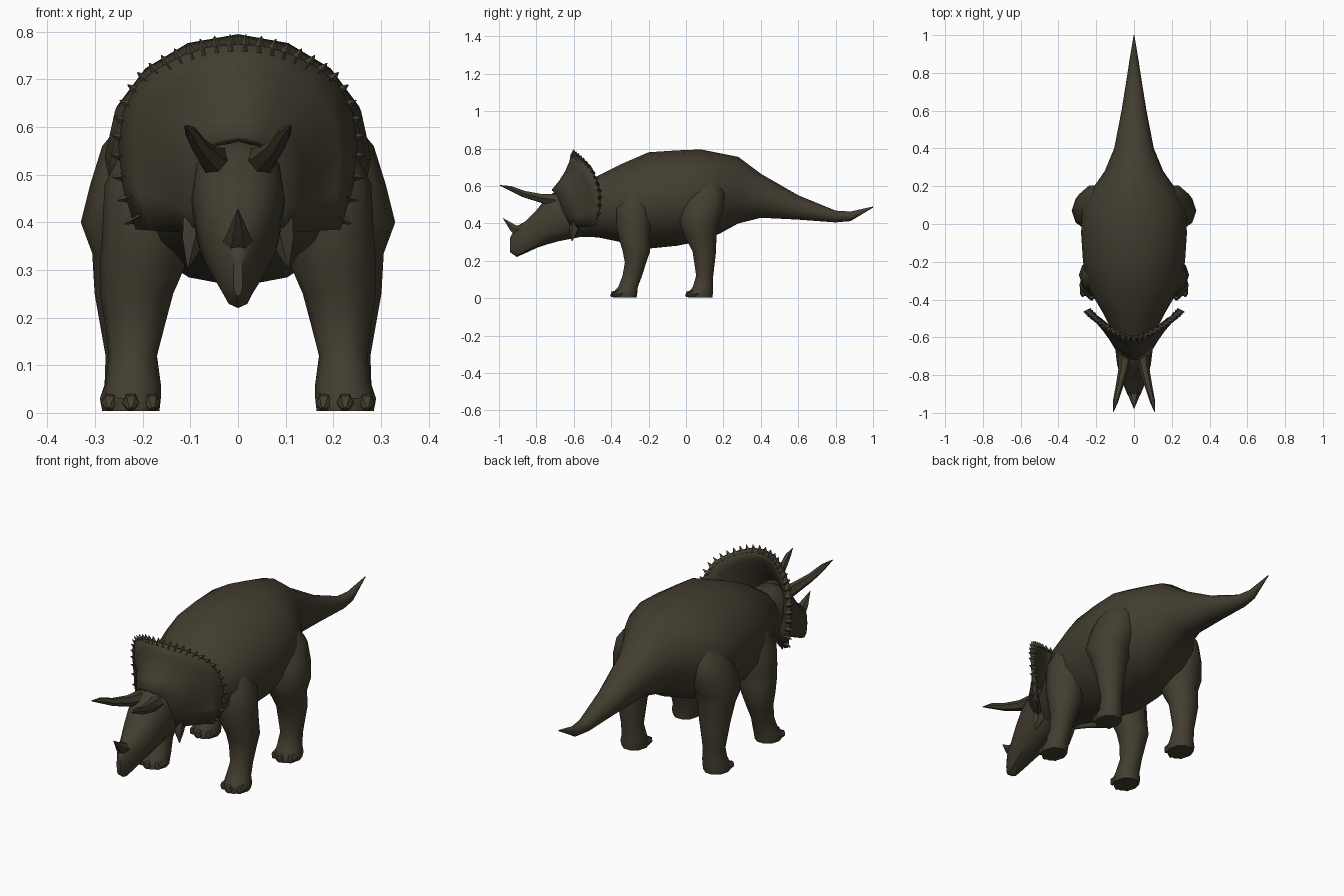
import bpy, bmesh, math
from mathutils import Vector

hide = bpy.data.materials.new("dark_olive_hide")
hide.diffuse_color = (0.056, 0.047, 0.029, 1)


def finish(name, bm, mirror=False, angle=40):
    """Turn a bmesh into a shaded object, optionally mirrored across x = 0."""
    bmesh.ops.recalc_face_normals(bm, faces=bm.faces[:])
    me = bpy.data.meshes.new(name)
    bm.to_mesh(me)
    bm.free()
    me.materials.append(hide)
    ob = bpy.data.objects.new(name, me)
    bpy.context.collection.objects.link(ob)
    if mirror:
        ob.modifiers.new("mirror", 'MIRROR').use_mirror_merge = False
    bpy.ops.object.select_all(action='DESELECT')
    ob.select_set(True)
    bpy.context.view_layer.objects.active = ob
    bpy.ops.object.shade_smooth_by_angle(angle=math.radians(angle))
    return ob


def skin(bm, rings):
    """Bridge equal rings of points and cap both ends."""
    rows = [[bm.verts.new(p) for p in r] for r in rings]
    n = len(rows[0])
    for a, b in zip(rows, rows[1:]):
        for i in range(n):
            j = (i + 1) % n
            bm.faces.new((a[i], a[j], b[j], b[i]))
    bm.faces.new(rows[0])
    bm.faces.new(rows[-1])


def oval(n, power=1.0):
    """Unit oval; power below 1 makes it boxier."""
    pts = []
    for i in range(n):
        c, s = math.cos(math.tau * i / n), math.sin(math.tau * i / n)
        pts.append((math.copysign(abs(c) ** power, c), math.copysign(abs(s) ** power, s)))
    return pts


def loft_y(name, stations, n, power=1.0):
    """Stations: y, bottom z, top z, half width."""
    bm = bmesh.new()
    skin(bm, [[(w * u, y, (lo + hi) / 2 + (hi - lo) / 2 * v) for u, v in oval(n, power)]
              for y, lo, hi, w in stations])
    return finish(name, bm)


def spike(bm, path, radii, n):
    """Tapered tube along a path of points."""
    path = [Vector(p) for p in path]
    rings = []
    for i, p in enumerate(path):
        d = path[min(i + 1, len(path) - 1)] - path[max(i - 1, 0)]
        q = d.to_track_quat('Z', 'Y')
        rings.append([p + q @ Vector((radii[i] * u, radii[i] * v, 0)) for u, v in oval(n)])
    skin(bm, rings)


# Body with neck and tail
loft_y("body_and_tail", [
    (-0.60, 0.33, 0.57, 0.10), (-0.47, 0.325, 0.655, 0.165), (-0.35, 0.30, 0.715, 0.235),
    (-0.20, 0.265, 0.78, 0.27), (-0.05, 0.28, 0.79, 0.28), (0.08, 0.305, 0.795, 0.275),
    (0.18, 0.345, 0.775, 0.225), (0.28, 0.40, 0.755, 0.155), (0.40, 0.43, 0.665, 0.105),
    (0.60, 0.42, 0.55, 0.066), (0.80, 0.405, 0.468, 0.034), (0.88, 0.412, 0.463, 0.022),
    (1.0, 0.484, 0.49, 0.002)], 16)

# Head with beak
loft_y("head", [
    (-0.50, 0.34, 0.55, 0.09), (-0.60, 0.32, 0.58, 0.10), (-0.68, 0.305, 0.58, 0.097),
    (-0.74, 0.288, 0.545, 0.090), (-0.80, 0.268, 0.47, 0.075), (-0.86, 0.24, 0.41, 0.052),
    (-0.905, 0.22, 0.385, 0.034), (-0.94, 0.245, 0.325, 0.010)], 12, 0.8)

# Nose horn
bm = bmesh.new()
spike(bm, [(0, -0.87, 0.345), (0, -0.925, 0.375), (0, -0.978, 0.427)], [0.04, 0.024, 0.001], 6)
finish("nose_horn", bm)

# Brow horns
bm = bmesh.new()
spike(bm, [(0.045, -0.70, 0.525), (0.058, -0.78, 0.535), (0.08, -0.87, 0.558),
           (0.098, -0.94, 0.588), (0.11, -0.995, 0.603)],
      [0.036, 0.026, 0.019, 0.014, 0.002], 6)
finish("brow_horn", bm, True)

# Cheek spikes
bm = bmesh.new()
spike(bm, [(0.085, -0.59, 0.40), (0.095, -0.60, 0.36), (0.105, -0.61, 0.305)], [0.035, 0.025, 0.002], 5)
finish("cheek_spike", bm, True)

# Frill: a folded fan from the crown to the rim
rim = [Vector(p) for p in (
    (0, -0.605, 0.772), (0.06, -0.595, 0.766), (0.11, -0.57, 0.75), (0.16, -0.54, 0.725),
    (0.205, -0.508, 0.69), (0.235, -0.48, 0.63), (0.245, -0.463, 0.56),
    (0.237, -0.465, 0.475), (0.21, -0.49, 0.385))]
crown = [Vector(p) for p in (
    (0, -0.71, 0.575), (0.025, -0.71, 0.57), (0.045, -0.70, 0.565), (0.06, -0.69, 0.555),
    (0.075, -0.68, 0.54), (0.085, -0.67, 0.51), (0.09, -0.655, 0.47),
    (0.09, -0.635, 0.43), (0.085, -0.61, 0.38))]
mirrored = lambda pts: [Vector((-p.x, p.y, p.z)) for p in reversed(pts[1:])] + pts
bm = bmesh.new()
rows = []
for t in (0, 0.25, 0.5, 0.75, 1):
    sag = Vector((0, 0.075 * t * (1 - t), 0))
    rows.append([bm.verts.new(a.lerp(b, t) + sag) for a, b in zip(mirrored(crown), mirrored(rim))])
for a, b in zip(rows, rows[1:]):
    for i in range(len(a) - 1):
        bm.faces.new((a[i], a[i + 1], b[i + 1], b[i]))
frill = finish("frill", bm)
solid = frill.modifiers.new("thickness", 'SOLIDIFY')
solid.thickness, solid.offset = 0.018, 0

# Small points along the frill rim
bm = bmesh.new()
for a, b in zip(rim, rim[1:]):
    for t in (0.25, 0.75):
        p = a.lerp(b, t)
        out = Vector((p.x, 0, p.z - 0.52)).normalized()
        spike(bm, [p - out * 0.012, p + out * 0.024], [0.018, 0.001], 4)
finish("frill_points", bm, True, 20)


def leg(name, stations):
    """Stations: z, centre x, centre y, half width, half depth; toes at the foot."""
    bm = bmesh.new()
    skin(bm, [[(x + rx * u, y + ry * v, z) for u, v in oval(10)] for z, x, y, rx, ry in stations])
    _, x, y, rx, ry = stations[-1]
    for k in (-1, 0, 1):
        tx, ty = x + k * 0.04, y - ry * (0.95 - 0.3 * abs(k))
        spike(bm, [(tx, ty + 0.035, 0.026), (tx + k * 0.004, ty - 0.003, 0.021),
                   (tx + k * 0.006, ty - 0.012, 0.008)], [0.022, 0.018, 0.006], 6)
    finish(name, bm, True)


leg("front_leg", [
    (0.58, 0.20, -0.27, 0.03, 0.05), (0.48, 0.195, -0.28, 0.085, 0.095),
    (0.38, 0.195, -0.28, 0.09, 0.095), (0.31, 0.20, -0.275, 0.09, 0.085),
    (0.25, 0.213, -0.265, 0.077, 0.077), (0.19, 0.216, -0.27, 0.064, 0.06),
    (0.12, 0.221, -0.287, 0.051, 0.055), (0.06, 0.22, -0.31, 0.058, 0.055),
    (0.03, 0.226, -0.325, 0.064, 0.068), (0.004, 0.225, -0.327, 0.06, 0.066)])

leg("hind_leg", [
    (0.64, 0.18, 0.11, 0.04, 0.05), (0.56, 0.195, 0.10, 0.09, 0.11),
    (0.48, 0.205, 0.085, 0.105, 0.125), (0.40, 0.22, 0.07, 0.11, 0.107),
    (0.335, 0.22, 0.077, 0.086, 0.09), (0.25, 0.228, 0.098, 0.073, 0.066),
    (0.12, 0.225, 0.10, 0.053, 0.048), (0.06, 0.222, 0.09, 0.058, 0.056),
    (0.03, 0.226, 0.078, 0.064, 0.07), (0.004, 0.225, 0.076, 0.06, 0.068)])
